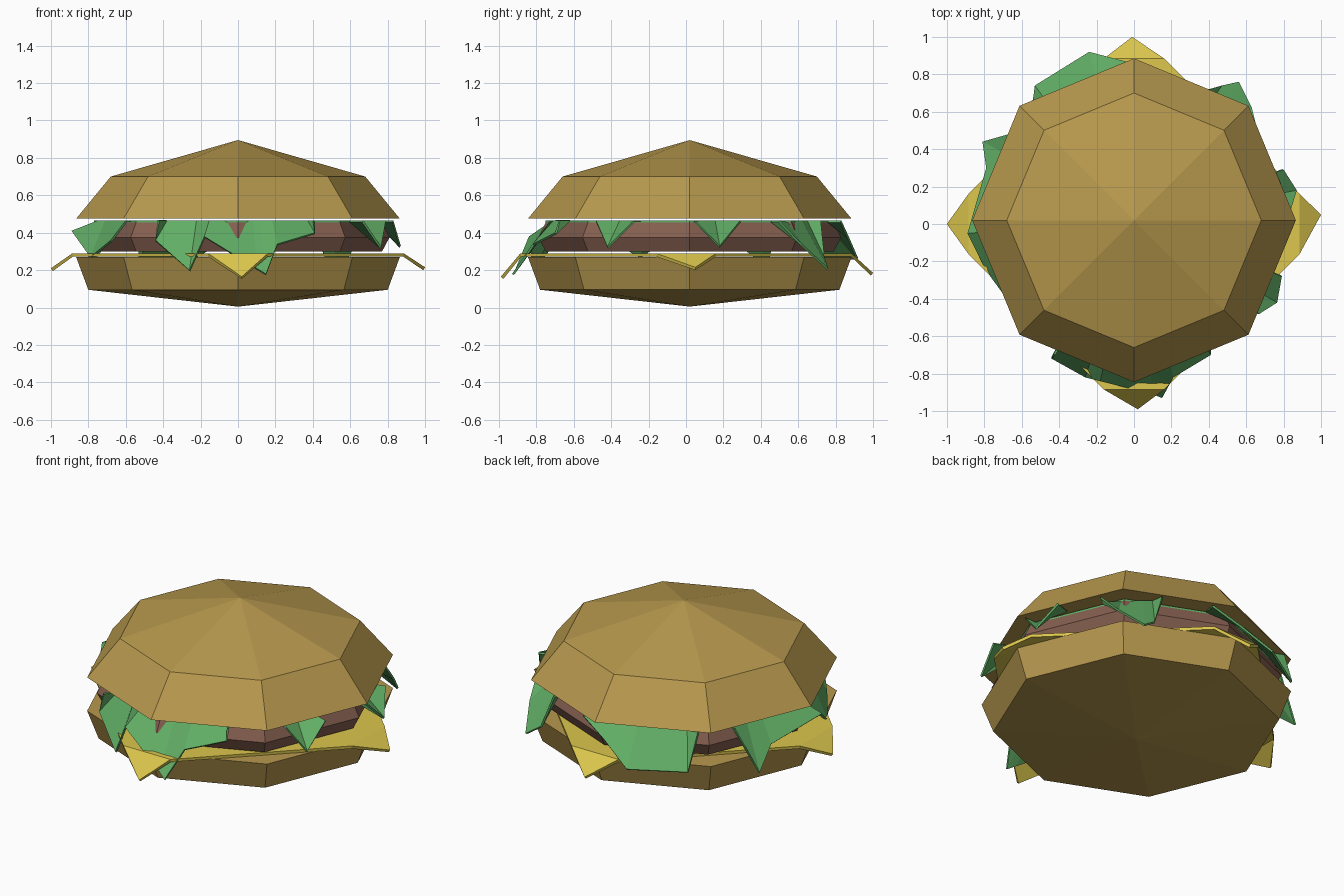
import bpy
import math
from mathutils import Vector

cube = bpy.data.objects.get("Cube")
if cube:
    bpy.data.objects.remove(cube, do_unlink=True)

SIDES = 8
CENTRE = Vector((0, 0.02, 0))


def material(name, colour):
    mat = bpy.data.materials.new(name)
    mat.use_nodes = True
    mat.diffuse_color = (*colour, 1)
    mat.node_tree.nodes["Principled BSDF"].inputs["Base Color"].default_value = (*colour, 1)
    return mat


bread = material("golden bread", (0.47, 0.315, 0.075))
meat = material("brown meat", (0.235, 0.115, 0.08))
leaf = material("leaf green", (0.12, 0.42, 0.13))
yellow = material("cheese yellow", (0.72, 0.57, 0.075))


def add_object(name, verts, faces, mat, thickness=0):
    mesh = bpy.data.meshes.new(name)
    mesh.from_pydata(verts, [], faces)
    mesh.materials.append(mat)
    obj = bpy.data.objects.new(name, mesh)
    bpy.context.collection.objects.link(obj)
    if thickness:
        solid = obj.modifiers.new("thickness", "SOLIDIFY")
        solid.thickness = thickness
        solid.offset = -1
    return obj


def ring(radius, z):
    angles = [math.tau * i / SIDES for i in range(SIDES)]
    return [CENTRE + Vector((radius * math.cos(a), radius * math.sin(a), z)) for a in angles]


def turned(name, rings, mat, bottom, top):
    """Eight-sided solid from (radius, z) rings, closed by a point at each end."""
    verts = [v for r, z in rings for v in ring(r, z)]
    low = len(verts)
    high = low + 1
    verts += [CENTRE + Vector((0, 0, z)) for z in (bottom, top)]
    last = (len(rings) - 1) * SIDES
    faces = []
    for i in range(SIDES):
        j = (i + 1) % SIDES
        faces += [(low, j, i), (high, last + i, last + j)]
        for base in range(0, last, SIDES):
            faces.append((base + i, base + j, base + SIDES + j, base + SIDES + i))
    return add_object(name, verts, faces, mat)


# Buns and patty
turned("bottom_bun", [(0.8, 0.095), (0.865, 0.27)], bread, 0.005, 0.27)
turned("patty", [(0.77, 0.3), (0.81, 0.375), (0.77, 0.455)], meat, 0.3, 0.455)
turned("top_bun", [(0.865, 0.475), (0.68, 0.7)], bread, 0.475, 0.895)

# Cheese slice: flat square with its four corners folded down
tips = [(1, 0.05, 0.215), (-0.01, 1, 0.185), (-1, 0, 0.21), (0.02, -0.99, 0.165)]
verts, faces = [], []
for k, tip in enumerate(tips):
    a = math.tau * k / 4
    out = Vector((math.cos(a), math.sin(a), 0))
    side = Vector((-out.y, out.x, 0))
    lift = Vector((0, 0, 0.29))
    verts += [out * 0.885 - side * 0.16 + lift, out * 0.885 + side * 0.16 + lift, tip]
    faces.append((3 * k, 3 * k + 2, 3 * k + 1))
faces.append([i for i in range(len(verts)) if i % 3 != 2])
add_object("cheese_slice", verts, faces, yellow, 0.018)

# Lettuce: flat leaf with ragged flaps, each listed by its outer edge
H = 0.466
flaps = [
    [(-0.42, -0.7, H), (-0.44, -0.72, 0.36), (-0.26, -0.82, 0.2), (-0.18, -0.84, 0.38),
     (0.1, -0.91, 0.21), (0.15, -0.93, 0.18), (0.21, -0.82, 0.34), (0.41, -0.7, 0.4), (0.4, -0.68, H)],
    [(0.67, -0.48, H), (0.765, -0.42, 0.325), (0.79, -0.28, H)],
    [(0.83, 0.05, H), (0.87, 0.18, 0.33), (0.8, 0.29, H)],
    [(0.66, 0.5, H), (0.63, 0.62, 0.34), (0.56, 0.76, 0.21), (0.47, 0.74, 0.27), (0.4, 0.72, H)],
    [(0.12, 0.83, H), (-0.05, 0.87, 0.38), (-0.24, 0.92, 0.265), (-0.53, 0.74, 0.255), (-0.54, 0.66, H)],
    [(-0.67, 0.48, H), (-0.81, 0.44, 0.215), (-0.79, 0.3, 0.33), (-0.89, -0.05, 0.41),
     (-0.79, -0.25, 0.27), (-0.68, -0.4, 0.36), (-0.6, -0.48, H)],
]
verts = ring(0.77, H)
faces = [list(range(SIDES))]
for flap in flaps:
    for i, point in enumerate(flap):
        outer = Vector(point)
        flat = Vector((outer.x, outer.y, 0)) - CENTRE
        inner = CENTRE + flat.normalized() * 0.75 + Vector((0, 0, H))
        n = len(verts)
        verts += [inner, outer]
        if i:
            faces.append((n - 2, n - 1, n + 1, n))
add_object("lettuce_leaf", verts, faces, leaf, 0.012)
